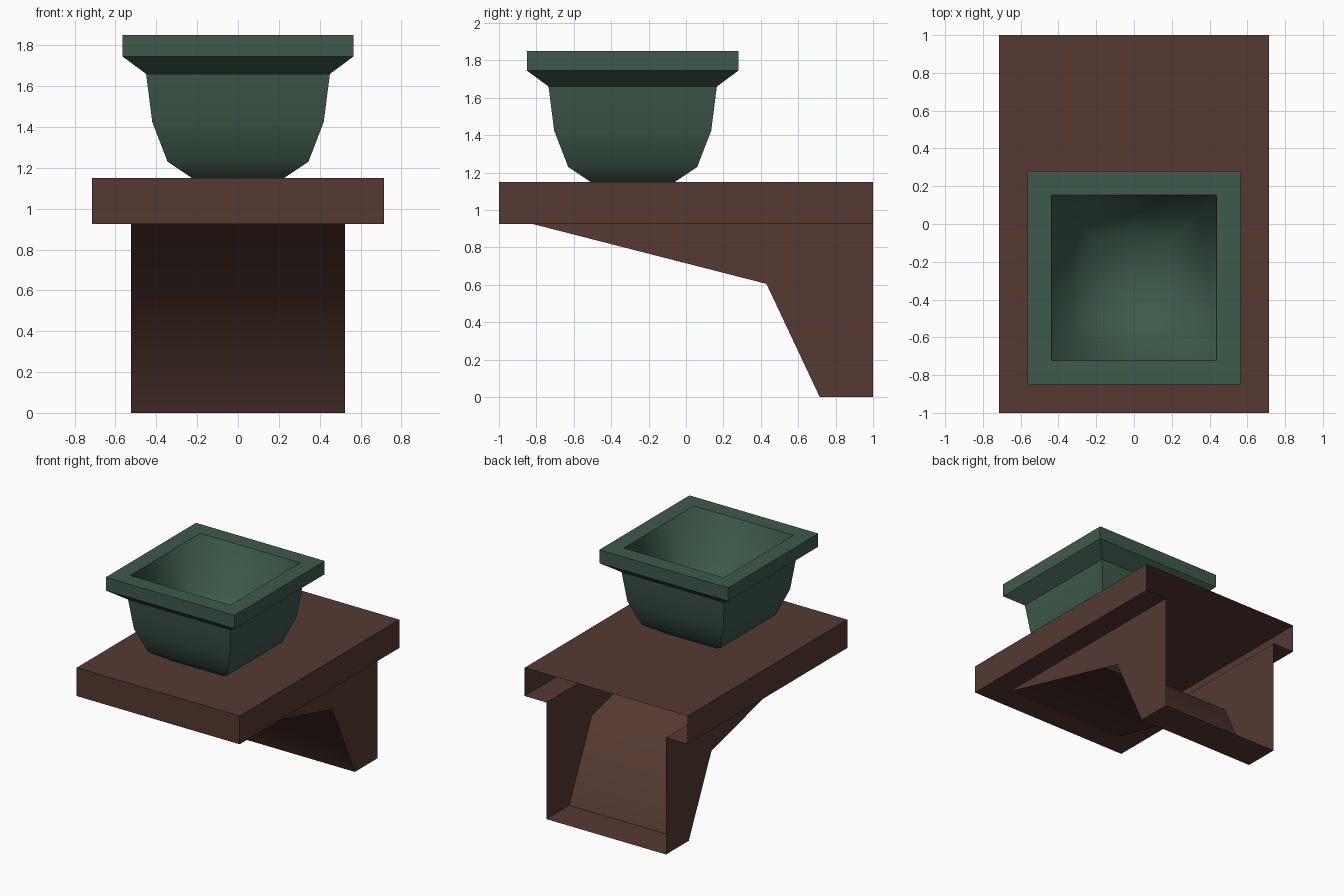
import bpy, bmesh
from mathutils import Vector

if "Cube" in bpy.data.objects:
    bpy.data.objects.remove(bpy.data.objects["Cube"])


def material(name, rgb):
    m = bpy.data.materials.new(name)
    m.diffuse_color = (*rgb, 1)
    m.use_nodes = True
    m.node_tree.nodes["Principled BSDF"].inputs["Base Color"].default_value = m.diffuse_color
    return m


BROWN = material("dark brown", (0.089, 0.041, 0.031))
GREEN = material("pot green", (0.048, 0.102, 0.070))


def build(name, polys, ref, mat, sharp=None, inward=False):
    """Mesh from polygons, faces turned away from (or towards) a point.
    sharp: None = flat shading, else a rule deciding which edges stay sharp."""
    bm = bmesh.new()
    for poly in polys:
        bm.faces.new([bm.verts.new(p) for p in poly])
    bmesh.ops.remove_doubles(bm, verts=bm.verts, dist=1e-4)
    bm.normal_update()
    for f in bm.faces:
        out = f.normal.dot(f.calc_center_median() - Vector(ref)) > 0
        if out == inward:
            f.normal_flip()
        f.smooth = sharp is not None
    if sharp:
        for e in bm.edges:
            e.smooth = not sharp(e.verts[0].co, e.verts[1].co)
    me = bpy.data.meshes.new(name)
    bm.to_mesh(me)
    bm.free()
    me.materials.append(mat)
    ob = bpy.data.objects.new(name, me)
    bpy.context.collection.objects.link(ob)
    return ob


# Shelf board: thin shell, open at the back and above the bracket
W, B, Z0, Z1, YF = 0.715, 0.525, 0.925, 1.15, -0.82


def rect(x0, x1, y0, y1, z):
    return [(x0, y0, z), (x1, y0, z), (x1, y1, z), (x0, y1, z)]


board = [rect(-W, W, -1, 1, Z1), rect(-W, W, -1, YF, Z0),
         [(-W, -1, Z0), (W, -1, Z0), (W, -1, Z1), (-W, -1, Z1)]]
for s in (-1, 1):
    board.append([(s * W, -1, Z0), (s * W, 1, Z0), (s * W, 1, Z1), (s * W, -1, Z1)])
    board.append(rect(min(s * B, s * W), max(s * B, s * W), YF, 1, Z0))
build("shelf_board", board, (0, 0, 1.04), BROWN)

# Wall bracket: hollow side profile swept across x, open at back and top
prof = [(YF, Z0), (0.43, 0.605), (0.715, 0), (1, 0)]
bracket = [[(-B, *a), (B, *a), (B, *b), (-B, *b)] for a, b in zip(prof, prof[1:])]
for s in (-1, 1):
    side = [(s * B, *p) for p in prof]
    bracket.append([side[0], side[1], (s * B, 1, Z0)])
    bracket.append([side[1], side[2], side[3], (s * B, 1, Z0)])


def bracket_sharp(a, b):
    # only the bend across the sloping front, and flat side diagonals, are soft
    bend = abs(a.z - 0.605) < 1e-3 and abs(b.z - 0.605) < 1e-3
    diagonal = {round(a.y, 2), round(b.y, 2)} == {0.43, 1.0}
    return not (bend or diagonal)


build("wall_bracket", bracket, (0, 0.8, 0.7), BROWN, bracket_sharp)

# Square pot: (half width, height) rings
CY = -0.285


def ring(r, z):
    return [(x * r, CY + y * r, z) for x, y in ((-1, -1), (1, -1), (1, 1), (-1, 1))]


def square_lathe(profile):
    rings = [ring(*p) for p in profile]
    return [[a[i], a[(i + 1) % 4], b[(i + 1) % 4], b[i]]
            for a, b in zip(rings, rings[1:]) for i in range(4)]


outer = [(0.225, 1.15), (0.345, 1.23), (0.42, 1.425), (0.45, 1.66),
         (0.565, 1.745), (0.565, 1.85), (0.438, 1.85)]
build("pot_outside", square_lathe(outer), (0, CY, 1.5), GREEN,
      lambda a, b: abs(a.z - b.z) > 1e-3 or a.z > 1.6)

# Inside of the pot: one softly shaded bowl
inner = [(0.438, 1.85), (0.34, 1.5), (0.2, 1.3)]
build("pot_inside", square_lathe(inner) + [ring(0.2, 1.3)], (0, CY, 1.6),
      GREEN, lambda a, b: False, inward=True)
